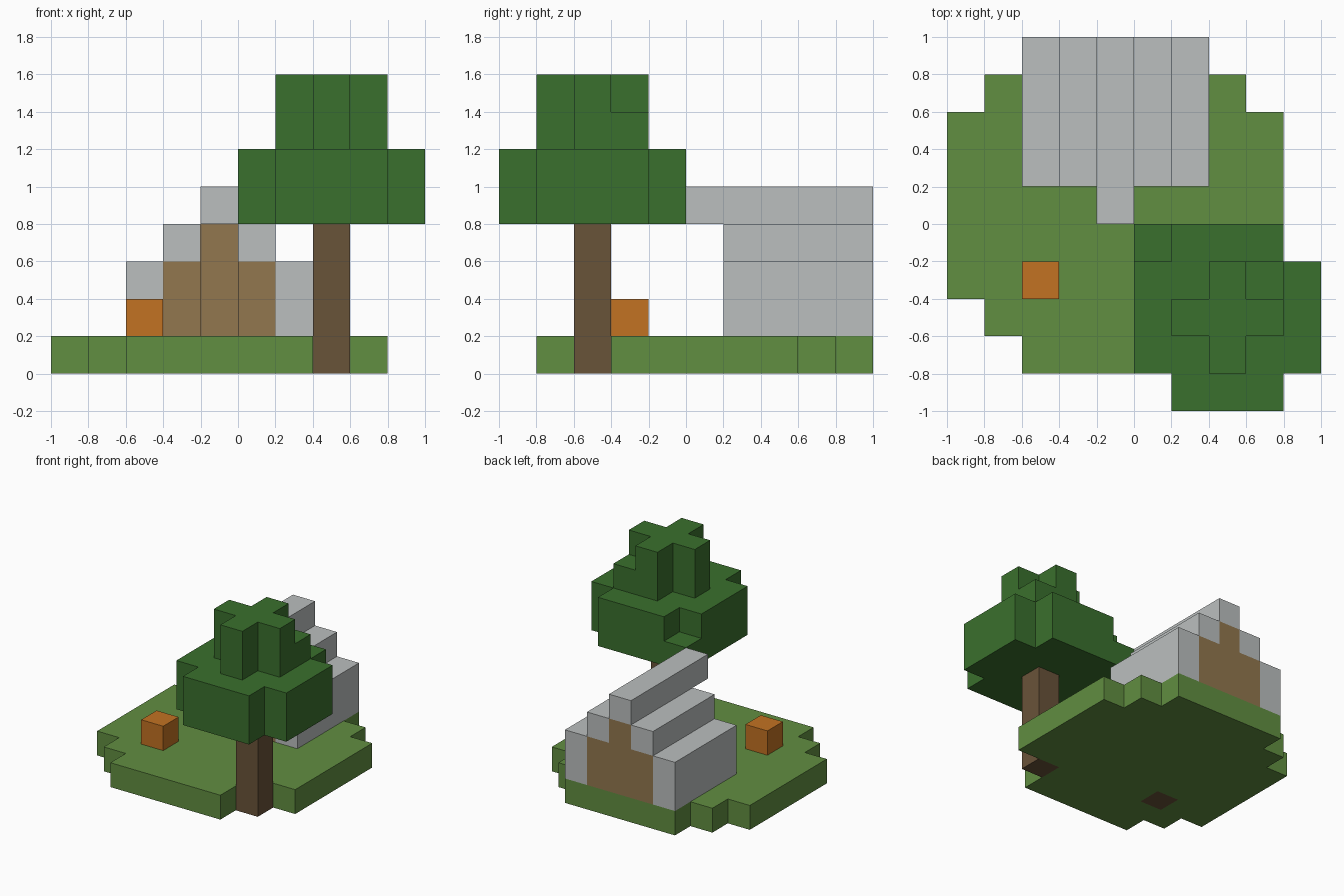
import bpy
import bmesh
from mathutils import Vector

CELL = 0.2
if "Cube" in bpy.data.objects:
    bpy.data.objects.remove(bpy.data.objects["Cube"], do_unlink=True)


def linear(c):
    c /= 255
    return c / 12.92 if c <= 0.04045 else ((c + 0.055) / 1.055) ** 2.4


def material(name, r, g, b):
    mat = bpy.data.materials.new(name)
    colour = (linear(r), linear(g), linear(b), 1)
    mat.use_nodes = True
    mat.diffuse_color = colour
    bsdf = mat.node_tree.nodes["Principled BSDF"]
    bsdf.inputs["Base Color"].default_value = colour
    bsdf.inputs["Roughness"].default_value = 0.9
    return mat


def box(x, y, z):
    """Cells in a block; each argument is a (start, end) pair in cell units."""
    return {(i, j, k) for i in range(*x) for j in range(*y) for k in range(*z)}


grass = material("grass green", 97, 142, 65)
leaf = material("leaf green", 58, 112, 45)
bark = material("bark brown", 105, 83, 57)
canvas = material("canvas grey", 187, 191, 191)
cloth = material("tan cloth", 146, 119, 78)
fire = material("fire orange", 194, 114, 34)

# Tree: trunk, wide lower crown with one low corner, cross-shaped top
trunk = box((2, 3), (-3, -2), (0, 4))
lower = box((0, 5), (-4, -1), (4, 6)) | box((1, 4), (-5, 0), (4, 6))
lower |= box((0, 1), (-1, 0), (4, 5))
upper = box((1, 4), (-3, -2), (6, 8)) | box((2, 3), (-4, -1), (6, 8))
upper |= box((3, 4), (-2, -1), (6, 7))

# Campfire with a log sunk into the ground
log = box((-3, -2), (-2, -1), (0, 1))
flame = box((-3, -2), (-2, -1), (1, 2))

# Round island, stepped at the rim
island = set()
for inset, reach in enumerate((2, 3, 4)):
    island |= box((-5 + inset, 4 - inset), (-reach, reach + 1), (0, 1))
island -= trunk | log

# Tent: stepped roof shell, ridge overhanging the doorway
roof = set()
for x in (-3, 1):
    roof |= box((x, x + 1), (1, 5), (1, 3))
for x in (-2, 0):
    roof |= box((x, x + 1), (1, 5), (3, 4))
roof |= box((-1, 0), (0, 5), (4, 5))

# Tent end walls, with a doorway in the front one
back_wall = box((-2, 1), (4, 5), (1, 3)) | box((-1, 0), (4, 5), (3, 4))
front_wall = box((-2, -1), (1, 2), (1, 3)) | box((0, 1), (1, 2), (1, 3))

parts = [
    ("island", island, grass),
    ("tree_trunk", trunk, bark),
    ("tree_lower_crown", lower, leaf),
    ("tree_upper_crown", upper, leaf),
    ("campfire_log", log, bark),
    ("campfire_flame", flame, fire),
    ("tent_roof", roof, canvas),
    ("tent_back_wall", back_wall, cloth),
    ("tent_front_wall", front_wall, cloth),
]
filled = set().union(*(cells for _, cells, _ in parts))


def build(name, cells, mat):
    """Make a block mesh that keeps only the exposed cell sides."""
    bm = bmesh.new()
    for cell in sorted(cells):
        centre = Vector(cell) + Vector((0.5, 0.5, 0.5))
        for axis in range(3):
            for sign in (-1, 1):
                normal = Vector((0, 0, 0))
                normal[axis] = sign
                if tuple(int(c) for c in Vector(cell) + normal) in filled:
                    continue
                u, v = Vector((0, 0, 0)), Vector((0, 0, 0))
                u[(axis + 1) % 3] = 0.5
                v[(axis + 2) % 3] = 0.5 * sign
                mid = centre + normal * 0.5
                corners = (mid - u - v, mid + u - v, mid + u + v, mid - u + v)
                bm.faces.new([bm.verts.new(c * CELL) for c in corners])
    bmesh.ops.remove_doubles(bm, verts=bm.verts, dist=0.001)
    mesh = bpy.data.meshes.new(name)
    bm.to_mesh(mesh)
    bm.free()
    mesh.materials.append(mat)
    bpy.context.collection.objects.link(bpy.data.objects.new(name, mesh))


for part in parts:
    build(*part)
